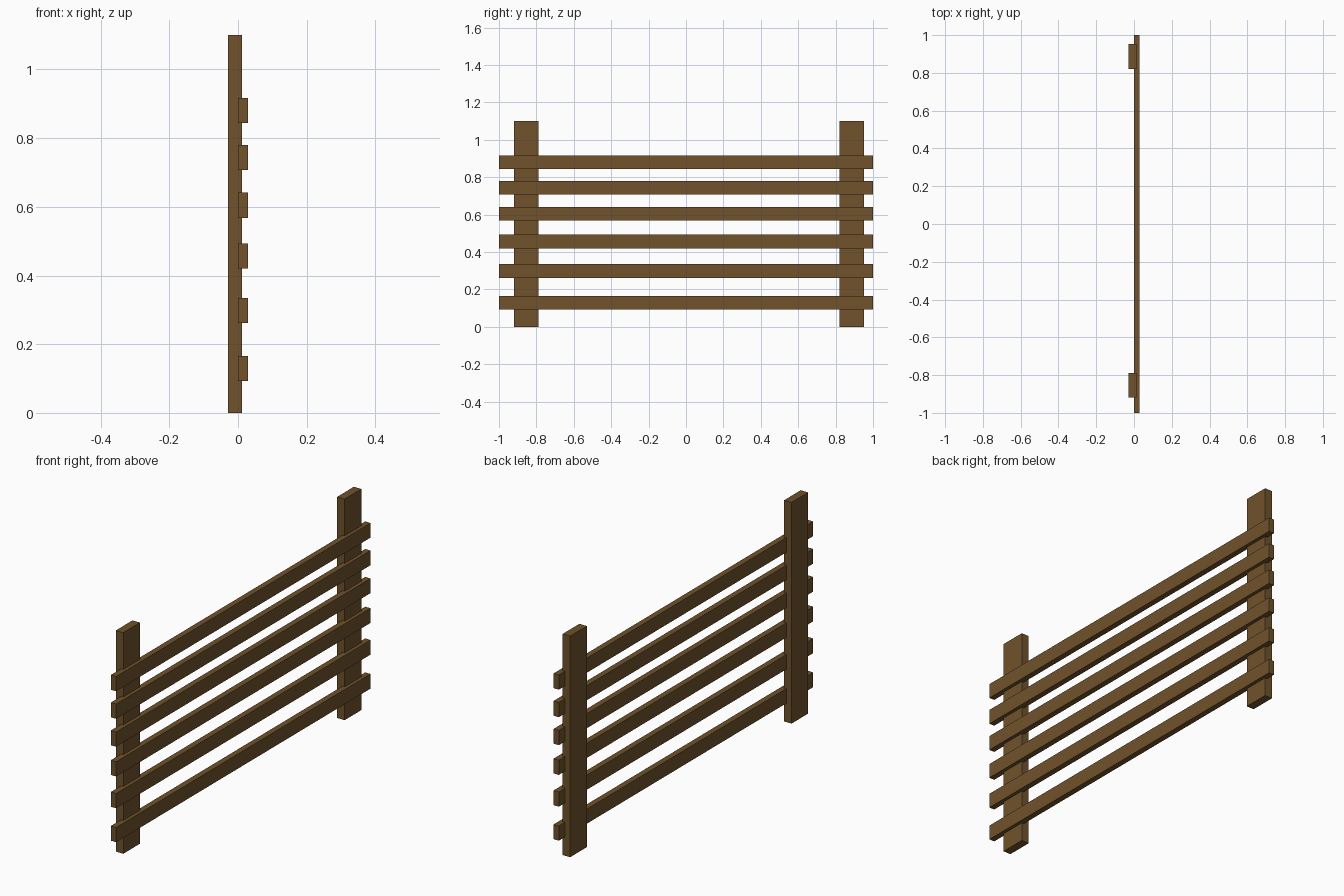
import bpy

if "Cube" in bpy.data.objects:
    bpy.data.objects.remove(bpy.data.objects["Cube"])

wood = bpy.data.materials.new("brown_wood")
wood.diffuse_color = (0.16, 0.085, 0.025, 1)
wood.use_nodes = True
wood.node_tree.nodes["Principled BSDF"].inputs["Base Color"].default_value = wood.diffuse_color


def board(name, lo, hi):
    """Box plank spanning two opposite corners."""
    bpy.ops.mesh.primitive_cube_add(size=1, location=[(a + b) / 2 for a, b in zip(lo, hi)])
    ob = bpy.context.object
    ob.name = name
    ob.scale = [b - a for a, b in zip(lo, hi)]
    bpy.ops.object.transform_apply(location=False, rotation=False, scale=True)
    ob.data.materials.append(wood)


# Upright posts, slightly let into the rails
for side, y in (("left", -0.919), ("right", 0.821)):
    board(f"{side}_post", (-0.029, y, 0), (0.012, y + 0.131, 1.1))

# Horizontal rails, spaced closer towards the top
for i, z in enumerate((0.093, 0.262, 0.42, 0.568, 0.707, 0.844), 1):
    board(f"rail_{i}", (0, -1, z), (0.029, 1, z + 0.073))
